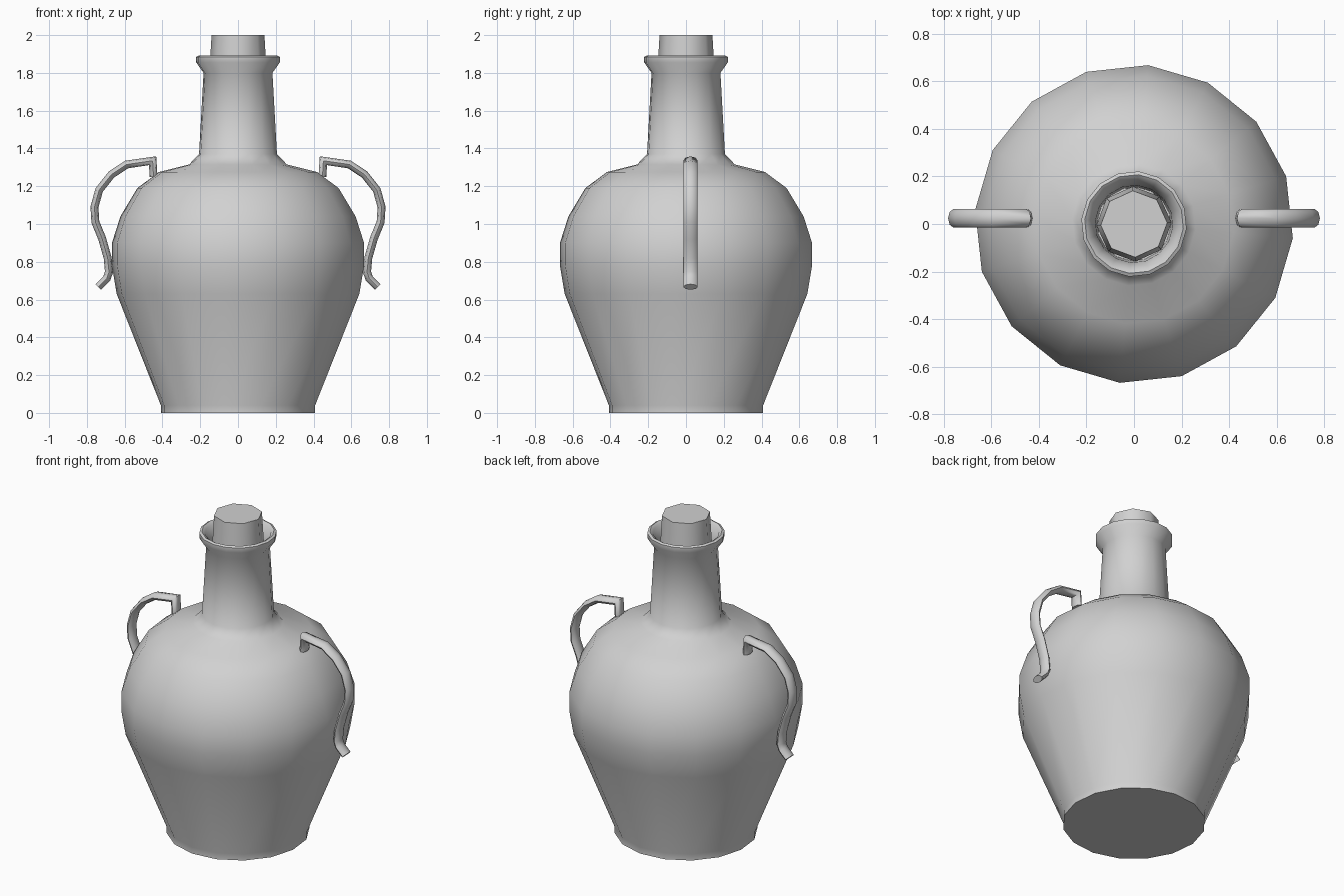
import bpy, bmesh
from math import sin, cos, pi, radians
from mathutils import Vector

cube = bpy.data.objects.get("Cube")
if cube:
    bpy.data.objects.remove(cube, do_unlink=True)

clay = bpy.data.materials.new("grey_clay")
clay.use_nodes = True
GREY = (0.64, 0.64, 0.64, 1)
clay.diffuse_color = GREY
clay.node_tree.nodes["Principled BSDF"].inputs["Base Color"].default_value = GREY


def skin(name, rings, angle):
    """Bridge a list of point rings, cap both ends and shade smooth."""
    bm = bmesh.new()
    loops = [[bm.verts.new(p) for p in ring] for ring in rings]
    n = len(loops[0])
    for a, b in zip(loops, loops[1:]):
        for i in range(n):
            j = (i + 1) % n
            bm.faces.new((a[i], a[j], b[j], b[i]))
    bm.faces.new(loops[0][::-1])
    bm.faces.new(loops[-1])
    bmesh.ops.recalc_face_normals(bm, faces=bm.faces)
    mesh = bpy.data.meshes.new(name)
    bm.to_mesh(mesh)
    bm.free()
    mesh.materials.append(clay)
    obj = bpy.data.objects.new(name, mesh)
    bpy.context.collection.objects.link(obj)
    bpy.ops.object.select_all(action='DESELECT')
    obj.select_set(True)
    bpy.context.view_layer.objects.active = obj
    bpy.ops.object.shade_smooth_by_angle(angle=radians(angle))
    return obj


def lathe(name, profile, sides, turn, angle=60):
    steps = [radians(turn) + 2 * pi * i / sides for i in range(sides)]
    return skin(name, [[(r * cos(t), r * sin(t), z) for t in steps]
                       for r, z in profile], angle)


# Jar: foot, belly, shoulder, neck, lip and hollow mouth
lathe("jar_body", [
    (0.41, 0), (0.41, 0.04), (0.645, 0.63), (0.67, 0.78), (0.67, 0.90),
    (0.625, 1.04), (0.535, 1.19), (0.42, 1.275), (0.26, 1.315),
    (0.207, 1.37), (0.183, 1.80), (0.222, 1.855), (0.222, 1.885),
    (0.208, 1.892), (0.19, 1.88), (0.163, 1.80), (0.155, 1.62),
], 16, -5.1)

# Stopper
lathe("stopper", [(0.158, 1.70), (0.14, 2.0)], 8, 2)

# Handles: oval tube swept along a bent path, one on each side
PATH = [(0.447, 1.25), (0.452, 1.335), (0.59, 1.315), (0.67, 1.262),
        (0.735, 1.18), (0.76, 1.09), (0.755, 1.01), (0.72, 0.925),
        (0.69, 0.82), (0.683, 0.745), (0.695, 0.712), (0.74, 0.667)]
THICK, WIDE, Y_MID, SIDES = 0.021, 0.038, 0.024, 8


def handle(name, side):
    pts = [Vector((side * x, Y_MID, z)) for x, z in PATH]
    rings = []
    for i, p in enumerate(pts):
        before = (p - pts[i - 1]).normalized() if i else None
        after = (pts[i + 1] - p).normalized() if i + 1 < len(pts) else before
        before = before or after
        tangent = (before + after).normalized()
        normal = Vector((tangent.z, 0, -tangent.x))
        reach = THICK / max(tangent.dot(after), 0.7)
        rings.append([p + normal * reach * cos(2 * pi * k / SIDES)
                      + Vector((0, WIDE * sin(2 * pi * k / SIDES), 0))
                      for k in range(SIDES)])
    return skin(name, rings, 60)


handle("left_handle", 1)
handle("right_handle", -1)
